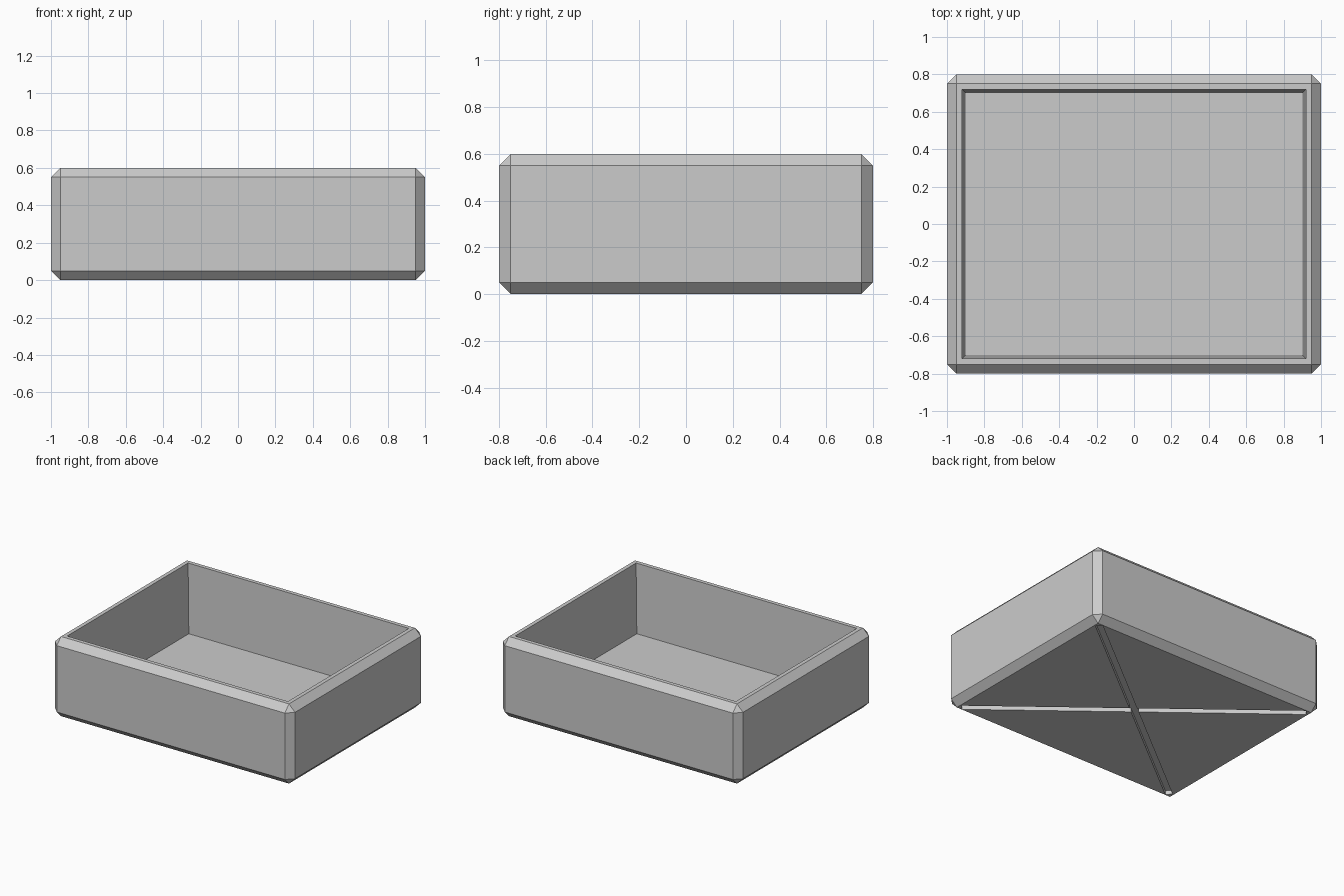
import bpy, bmesh, math

if "Cube" in bpy.data.objects:
    bpy.data.objects.remove(bpy.data.objects["Cube"])

grey = bpy.data.materials.new("light grey")
grey.diffuse_color = (0.6, 0.6, 0.6, 1)
grey.use_nodes = True
grey.node_tree.nodes["Principled BSDF"].inputs["Base Color"].default_value = grey.diffuse_color


def box(name, size, centre, taper=None, bevel=0.0, angle=0.0):
    """Box with an optional narrower base and optional flat chamfers."""
    bm = bmesh.new()
    bmesh.ops.create_cube(bm, size=1)
    for v in bm.verts:
        w, d = taper if taper and v.co.z < 0 else size[:2]
        v.co = (v.co.x * w, v.co.y * d, v.co.z * size[2])
    if bevel:
        bmesh.ops.bevel(bm, geom=bm.edges[:], offset=bevel, segments=1,
                        affect='EDGES', profile=0.5)
    mesh = bpy.data.meshes.new(name)
    bm.to_mesh(mesh)
    bm.free()
    mesh.materials.append(grey)
    ob = bpy.data.objects.new(name, mesh)
    ob.location = centre
    ob.rotation_euler.z = angle
    bpy.context.collection.objects.link(ob)
    return ob


# Chamfered outer body
tray = box("tray", (2, 1.6, 0.6), (0, 0, 0.3), bevel=0.05)

# Hollow with slightly sloping walls, straight above the rim
floor_z, rim_z = 0.08, 0.6
cutters = [box("hollow_cutter", (1.84, 1.44, rim_z - floor_z + 0.001),
               (0, 0, (rim_z + floor_z + 0.001) / 2), taper=(1.8, 1.4))]

# Two crossing grooves along the diagonals of the underside
diagonal = math.atan2(1.5, 1.9)
for side, sign in (("a", 1), ("b", -1)):
    cutters.append(box("groove_cutter_" + side, (2.35, 0.05, 0.06),
                       (0, 0, 0), angle=sign * diagonal))

for cutter in cutters:
    mod = tray.modifiers.new(cutter.name, 'BOOLEAN')
    mod.operation = 'DIFFERENCE'
    mod.solver = 'EXACT'
    mod.object = cutter
    cutter.hide_render = True
    cutter.hide_viewport = True
